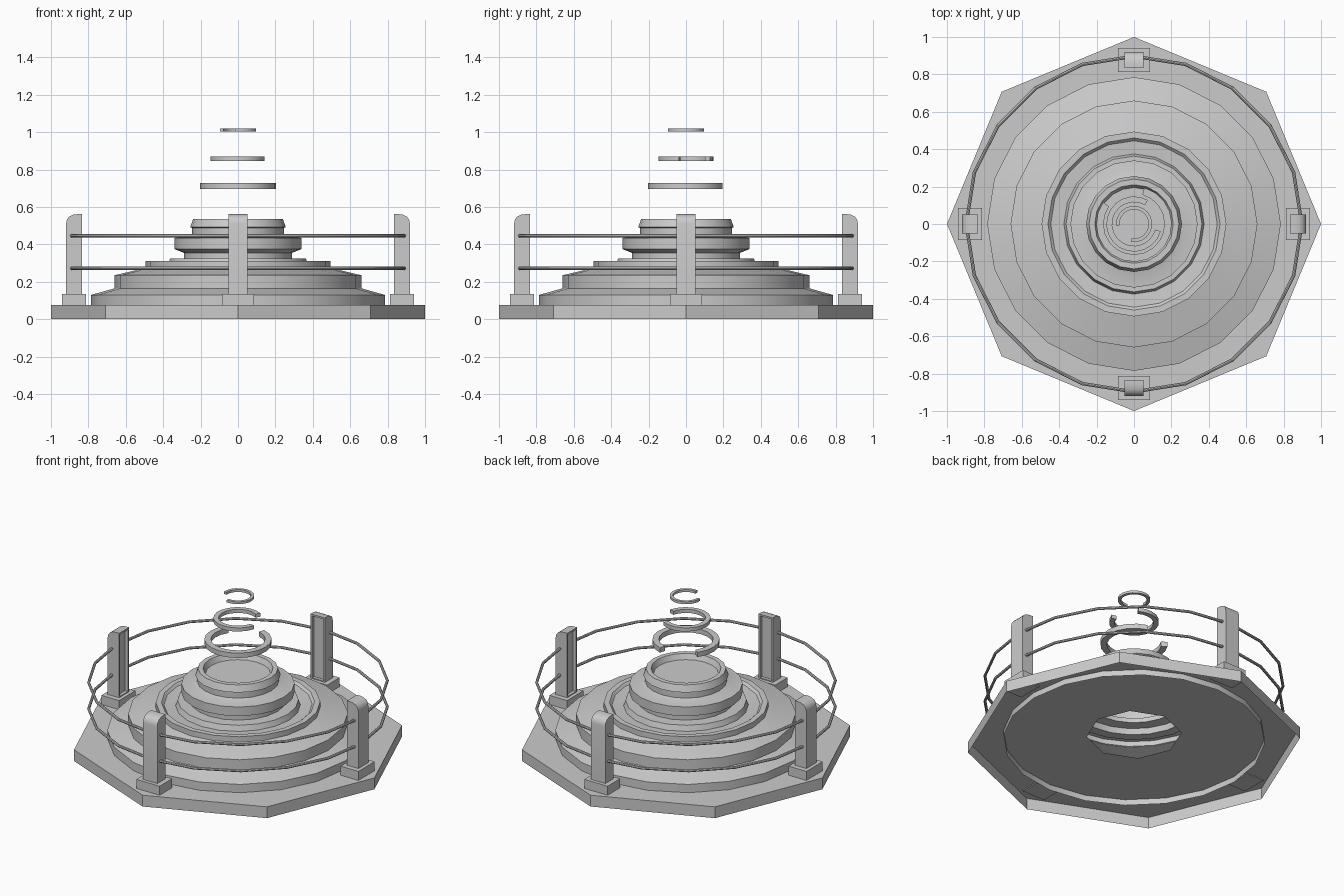
import bpy, bmesh, math
from mathutils import Matrix

if "Cube" in bpy.data.objects:
    bpy.data.objects.remove(bpy.data.objects["Cube"])

def finish(name, bm, smooth=False):
    bmesh.ops.recalc_face_normals(bm, faces=bm.faces[:])
    me = bpy.data.meshes.new(name)
    bm.to_mesh(me)
    bm.free()
    ob = bpy.data.objects.new(name, me)
    bpy.context.collection.objects.link(ob)
    if smooth:
        bpy.ops.object.select_all(action='DESELECT')
        ob.select_set(True)
        bpy.context.view_layer.objects.active = ob
        bpy.ops.object.shade_smooth_by_angle(angle=math.radians(30))
    return ob

def circle(bm, r, z, n):
    return [bm.verts.new((r * math.cos(2 * math.pi * i / n), r * math.sin(2 * math.pi * i / n), z))
            for i in range(n)]

def lathe(name, profile, n, cap=False, smooth=True):
    bm = bmesh.new()
    loops = [circle(bm, r, z, n) for r, z in profile]
    for a, b in zip(loops, loops[1:]):
        for i in range(n):
            j = (i + 1) % n
            bm.faces.new((a[i], a[j], b[j], b[i]))
    if cap:
        bm.faces.new(loops[-1])
    return finish(name, bm, smooth)

# Octagonal base, open underneath, with an octagonal hole in the middle of its deck
lathe("octagon_base", [(1, 0), (1, 0.075), (0.285, 0.075)], 8, smooth=False)

# Stepped tiers (skirt reaching below the deck) and the central pedestal
lathe("lower_tiers", [(0.785, 0.037), (0.785, 0.13), (0.66, 0.165), (0.66, 0.235),
                      (0.49, 0.275)], 20)
lathe("upper_tier", [(0.494, 0.272), (0.494, 0.31), (0.46, 0.31), (0.445, 0.295), (0.375, 0.29),
                     (0.363, 0.325), (0.29, 0.325)], 20)
lathe("pedestal", [(0.29, 0.325), (0.29, 0.355), (0.34, 0.375), (0.34, 0.435), (0.28, 0.44),
                   (0.245, 0.45), (0.245, 0.487), (0.256, 0.492), (0.24, 0.535),
                   (0.21, 0.535), (0.195, 0.50)], 20, True)

# Floating broken rings: outer radius, inner radius, bottom, top, gap start, gap end
def broken_ring(name, ro, ri, z0, z1, g0, g1, n=16):
    bm = bmesh.new()
    rows = []
    for i in range(n + 1):
        a = math.radians(g1 + (360 - (g1 - g0)) * i / n)
        rows.append([bm.verts.new((r * math.cos(a), r * math.sin(a), z))
                     for r, z in ((ro, z0), (ro, z1), (ri, z1), (ri, z0))])
    for p, q in zip(rows, rows[1:]):
        for k in range(4):
            m = (k + 1) % 4
            bm.faces.new((p[k], p[m], q[m], q[k]))
    bm.faces.new(rows[0])
    bm.faces.new(rows[-1])
    finish(name, bm, True)

broken_ring("floating_ring_large", 0.202, 0.163, 0.696, 0.728, 74, 145)
broken_ring("floating_ring_medium", 0.148, 0.117, 0.846, 0.87, -15, 60)
broken_ring("floating_ring_small", 0.097, 0.078, 1.003, 1.019, 185, 260)

# Four posts with plinths, rounded outer top and recessed inner panel
side = [(0.835, 0.13), (0.919, 0.13), (0.919, 0.51), (0.915, 0.532), (0.903, 0.548),
        (0.884, 0.558), (0.858, 0.562), (0.835, 0.562)]
for k, where in enumerate(("right", "back", "left", "front")):
    turn = Matrix.Rotation(k * math.pi / 2, 4, 'Z')
    bm = bmesh.new()
    a = [bm.verts.new((x, -0.052, z)) for x, z in side]
    b = [bm.verts.new((x, 0.052, z)) for x, z in side]
    bm.faces.new(a)
    bm.faces.new(b[::-1])
    for i in range(len(side)):
        j = (i + 1) % len(side)
        bm.faces.new((a[i], b[i], b[j], a[j]))
    bmesh.ops.recalc_face_normals(bm, faces=bm.faces[:])
    bm.normal_update()
    inner = [f for f in bm.faces if f.normal.x < -0.9]
    bmesh.ops.inset_individual(bm, faces=inner, thickness=0.016, depth=0)
    ring = bmesh.ops.extrude_discrete_faces(bm, faces=inner)["faces"]
    for v in ring[0].verts:
        v.co.x += 0.02
    bm.transform(turn)
    finish("post_" + where, bm, True)

    bm = bmesh.new()
    bmesh.ops.create_cube(bm, size=1, matrix=turn @ Matrix.Translation((0.877, 0, 0.102))
                          @ Matrix.Diagonal((0.13, 0.17, 0.066, 1)))
    finish("plinth_" + where, bm)

# Two handrails running around through the posts
for name, z in (("lower_rail", 0.272), ("upper_rail", 0.446)):
    n, m, r, t = 20, 8, 0.897, 0.009
    bm = bmesh.new()
    loops = [circle(bm, r + t * math.cos(2 * math.pi * k / m), z + t * math.sin(2 * math.pi * k / m), n)
             for k in range(m)]
    for k in range(m):
        p, q = loops[k], loops[(k + 1) % m]
        for i in range(n):
            j = (i + 1) % n
            bm.faces.new((p[i], p[j], q[j], q[i]))
    finish(name, bm, True)
